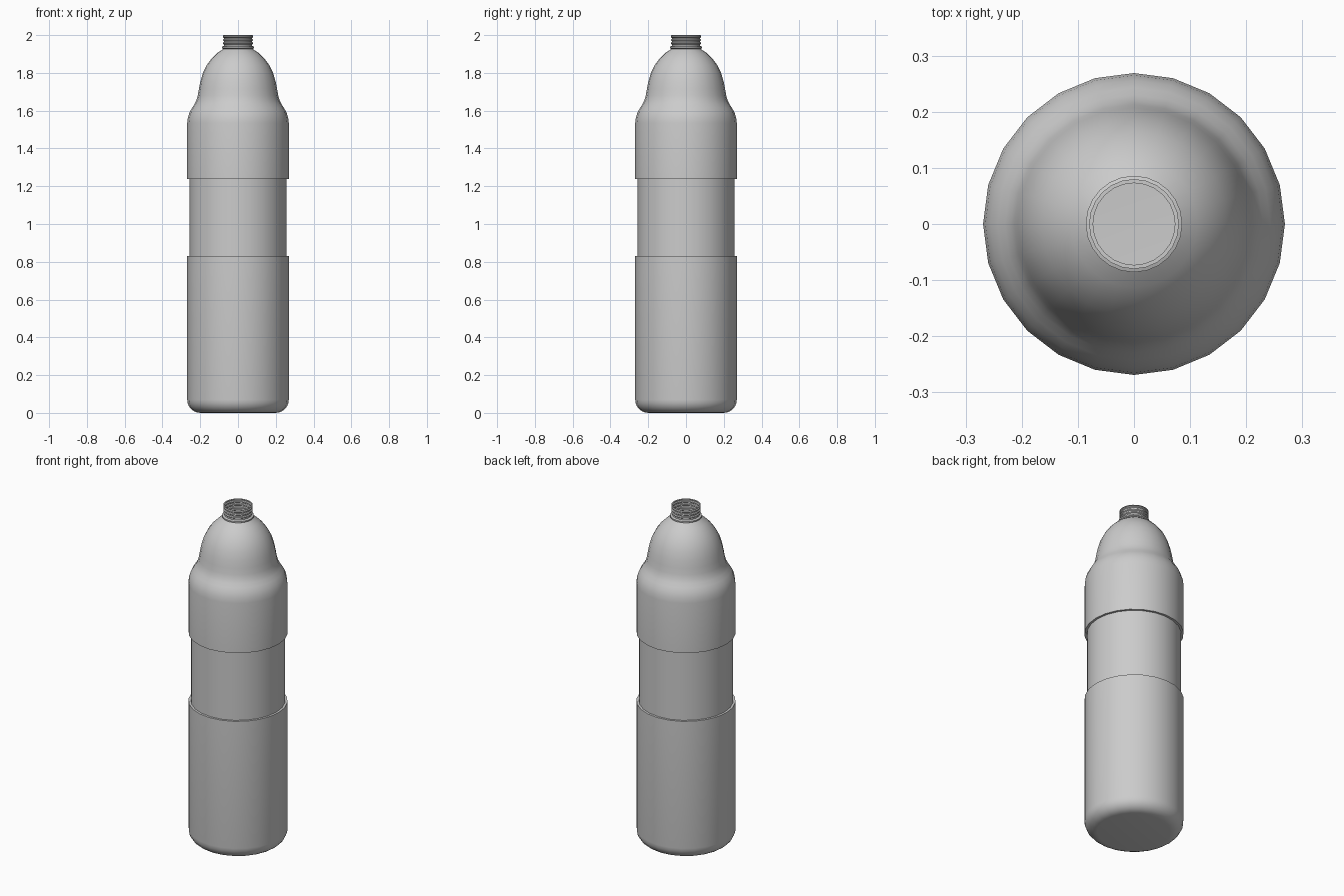
import bpy, bmesh
from math import cos, sin, pi, radians

cube = bpy.data.objects.get("Cube")
if cube:
    bpy.data.objects.remove(cube)

SIDES = 24
GREY = (0.6, 0.6, 0.6, 1)

mat = bpy.data.materials.new("plain grey")
mat.use_nodes = True
mat.diffuse_color = GREY
mat.node_tree.nodes["Principled BSDF"].inputs["Base Color"].default_value = GREY


def lathe(name, profile, cap_bottom=False):
    """Spin a bottom-to-top list of (radius, height) around z."""
    bm = bmesh.new()
    rings = [[bm.verts.new((r * cos(2 * pi * j / SIDES), r * sin(2 * pi * j / SIDES), z))
              for j in range(SIDES)] for r, z in profile]
    for low, high in zip(rings, rings[1:]):
        for j in range(SIDES):
            k = (j + 1) % SIDES
            bm.faces.new((low[j], low[k], high[k], high[j]))
    if cap_bottom:
        bm.faces.new(rings[0][::-1])
    mesh = bpy.data.meshes.new(name)
    bm.to_mesh(mesh)
    bm.free()
    mesh.materials.append(mat)
    obj = bpy.data.objects.new(name, mesh)
    bpy.context.collection.objects.link(obj)
    bpy.ops.object.select_all(action="DESELECT")
    obj.select_set(True)
    bpy.context.view_layer.objects.active = obj
    bpy.ops.object.shade_smooth_by_angle(angle=radians(35))
    return obj


# Body: rounded base, recessed grip band, domed shoulder
WIDE, GRIP, ROUND = 0.269, 0.256, 0.07
base = [(WIDE - ROUND + ROUND * sin(a * pi / 12), ROUND - ROUND * cos(a * pi / 12))
        for a in range(7)]
band = [(WIDE, 0.83), (GRIP, 0.83), (GRIP, 1.238), (WIDE, 1.238)]
shoulder = [(WIDE, 1.535), (0.265, 1.565), (0.256, 1.593), (0.243, 1.615),
            (0.23, 1.635), (0.22, 1.655), (0.213, 1.68), (0.207, 1.715),
            (0.199, 1.755), (0.185, 1.802), (0.165, 1.842), (0.141, 1.875),
            (0.113, 1.903), (0.078, 1.927)]
lathe("bottle_body", base + band + shoulder, cap_bottom=True)

# Neck: collar ring, then evenly spaced thread ridges up to the open lip
neck = [(0.078, 1.927), (0.086, 1.931), (0.086, 1.939), (0.075, 1.943)]
for i in range(3):
    z = 1.951 + i * 0.017
    neck += [(0.075, z), (0.08, z + 0.004), (0.08, z + 0.008), (0.075, z + 0.012)]
neck += [(0.08, 2.0), (0.073, 2.0)]
lathe("threaded_neck", neck)
